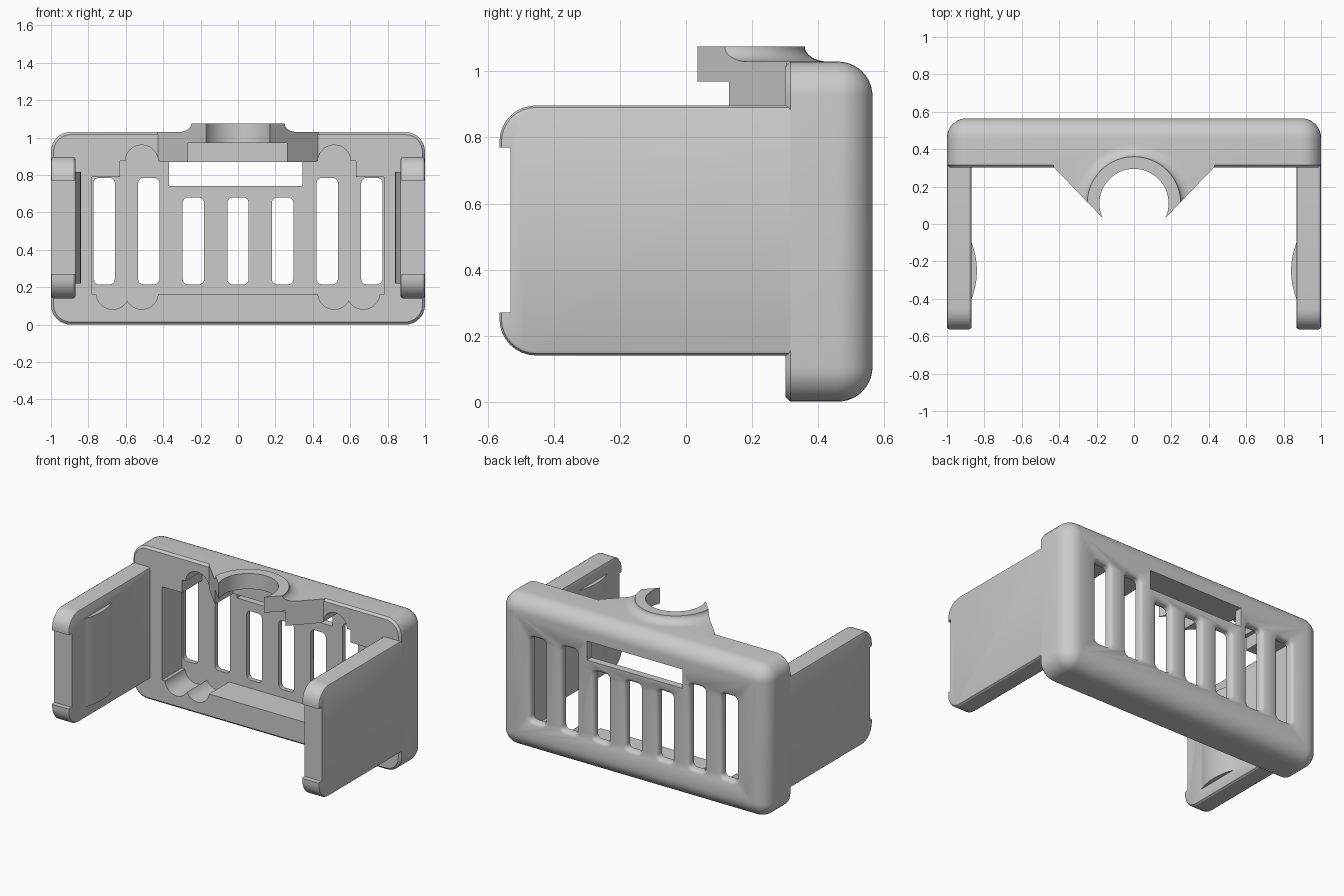
import bpy
import bmesh
from math import sin, cos, pi, radians

default = bpy.data.objects.get("Cube")
if default:
    bpy.data.objects.remove(default, do_unlink=True)

grey = bpy.data.materials.new("plain grey")
grey.use_nodes = True
grey.diffuse_color = (0.6, 0.6, 0.6, 1)
grey.node_tree.nodes["Principled BSDF"].inputs["Base Color"].default_value = (0.6, 0.6, 0.6, 1)

# How (u, v, depth) maps to (x, y, z) for an outline extruded along each axis
PLACE = {"x": lambda u, v, d: (d, u, v),
         "y": lambda u, v, d: (u, d, v),
         "z": lambda u, v, d: (u, v, d)}


def loft(name, axis, sections):
    """Solid skinned through (depth, outline) sections."""
    bm = bmesh.new()
    rings = [[bm.verts.new(PLACE[axis](u, v, d)) for u, v in pts] for d, pts in sections]
    n = len(rings[0])
    for a, b in zip(rings, rings[1:]):
        for i in range(n):
            j = (i + 1) % n
            bm.faces.new((a[i], a[j], b[j], b[i]))
    bm.faces.new(rings[0])
    bm.faces.new(rings[-1])
    bmesh.ops.recalc_face_normals(bm, faces=bm.faces)
    mesh = bpy.data.meshes.new(name)
    bm.to_mesh(mesh)
    bm.free()
    mesh.materials.append(grey)
    obj = bpy.data.objects.new(name, mesh)
    bpy.context.collection.objects.link(obj)
    return obj


def prism(name, axis, pts, lo, hi):
    return loft(name, axis, [(lo, pts), (hi, pts)])


def rect(u0, u1, v0, v1):
    return [(u0, v0), (u1, v0), (u1, v1), (u0, v1)]


def rounded(u0, u1, v0, v1, r, inset=0.0, steps=8):
    """Rounded rectangle, shrunk by inset (negative grows it)."""
    corners = [(u1 - r, v1 - r), (u0 + r, v1 - r), (u0 + r, v0 + r), (u1 - r, v0 + r)]
    return [(cu + (r - inset) * cos((q + k / steps) * pi / 2),
             cv + (r - inset) * sin((q + k / steps) * pi / 2))
            for q, (cu, cv) in enumerate(corners) for k in range(steps + 1)]


def circle(u, v, r, n=48):
    return [(u + r * cos(2 * pi * i / n), v + r * sin(2 * pi * i / n)) for i in range(n)]


def combine(target, tool, operation="DIFFERENCE"):
    """Apply a boolean and discard the tool."""
    tool.hide_render = True
    mod = target.modifiers.new("boolean", "BOOLEAN")
    mod.operation = operation
    mod.solver = "EXACT"
    mod.object = tool
    bpy.context.view_layer.objects.active = target
    bpy.ops.object.modifier_apply(modifier=mod.name)
    bpy.data.objects.remove(tool, do_unlink=True)


def finish(obj):
    bpy.ops.object.select_all(action="DESELECT")
    obj.select_set(True)
    bpy.context.view_layer.objects.active = obj
    bpy.ops.object.shade_smooth_by_angle(angle=radians(30))


# Tray: rounded box, soft rear edges, small front chamfer
outline = (-1, 1, 0, 1.03, 0.106)
profile = [(0.302, 0.014), (0.316, 0)]
profile += [(0.46 + 0.105 * sin(t * pi / 20), 0.105 * (1 - cos(t * pi / 20))) for t in range(11)]
frame = loft("slotted_frame", "y", [(y, rounded(*outline, inset=i)) for y, i in profile])

# Mount: triangular bracket carrying a flared collar
wedge = [(-0.17, 0.035), (0.17, 0.035), (0.43, 0.305), (0.43, 0.44), (-0.43, 0.44), (-0.43, 0.305)]
combine(frame, prism("bracket", "z", wedge[:3] + [(0.43, 0.36), (-0.43, 0.36), wedge[5]], 0.87, 1.03), "UNION")
flare = [(0.95, circle(0, 0.11, 0.322))]
for t in range(9):
    a = t * pi / 16
    flare.append((1.075 - 0.045 * cos(a), circle(0, 0.11, 0.32 - 0.07 * sin(a))))
collar = loft("collar", "z", flare)
combine(collar, prism("wedge_limit", "z", wedge, 0.9, 1.2), "INTERSECT")
combine(frame, collar, "UNION")
combine(frame, prism("collar_hole", "z", circle(0, 0.11, 0.185, 64), 0.8, 1.2))
combine(frame, prism("nut_pocket", "y", rect(-0.268, 0.262, 0.8, 0.97), -0.1, 0.33))

# Cavity: stepped recess with round reliefs
back = 0.515
combine(frame, prism("cavity", "y", [
    (-0.78, 0.16), (0.78, 0.16), (0.78, 0.79), (0.63, 0.79), (0.63, 0.875), (0.42, 0.875),
    (0.42, 0.87), (-0.42, 0.87), (-0.42, 0.875), (-0.63, 0.875), (-0.63, 0.79), (-0.78, 0.79)],
    0.2, back))
for side in (-1, 1):
    for x, z in ((0.515, 0.17), (0.67, 0.17), (0.515, 0.872)):
        combine(frame, prism("relief", "y", circle(side * x, z, 0.088, 40), 0.25, back))

# Rear openings: seven vertical slots with flared rims, one wide slot
for i in range(-3, 4):
    x = i * 0.2385
    top = 0.785 if abs(i) > 1 else 0.68
    hole = (x - 0.057, x + 0.057, 0.215, top, 0.028)
    rims = [(0.45, 0), (0.547, 0), (0.553, -0.003), (0.56, -0.01), (0.565, -0.02), (0.6, -0.02)]
    combine(frame, loft("slot", "y", [(y, rounded(*hole, inset=o, steps=5)) for y, o in rims]))
combine(frame, prism("wide_slot", "y", rect(-0.368, 0.345, 0.742, 0.87), 0.45, 0.7))
finish(frame)

# Side arms: rounded plates with a notched front end and an inner grip bulge
for name, s in (("left_arm", 1), ("right_arm", -1)):
    shape = (-0.565, 0.5, 0.14, 0.897, 0.11)
    layers = [(0.868, 0.015), (0.872, 0.006), (0.882, 0), (0.986, 0), (0.996, 0.006), (1.0, 0.015)]
    arm = loft(name, "x", [(s * x, rounded(*shape, inset=i)) for x, i in layers])
    combine(arm, prism("rear_trim", "x", rect(0.318, 0.7, 0, 1.1), -1.2, 1.2))
    combine(arm, prism("front_notch", "x", rect(-0.7, -0.532, 0.27, 0.77), -1.2, 1.2))
    arc = [(s * (0.868 - 0.028 * (1 - (t / 10) ** 2)), -0.25 + 0.15 * t / 10) for t in range(-10, 11)]
    bulge = prism("grip", "z", [(s * 0.9, -0.4)] + arc + [(s * 0.9, -0.1)], 0.22, 0.817)
    combine(arm, bulge, "UNION")
    finish(arm)
